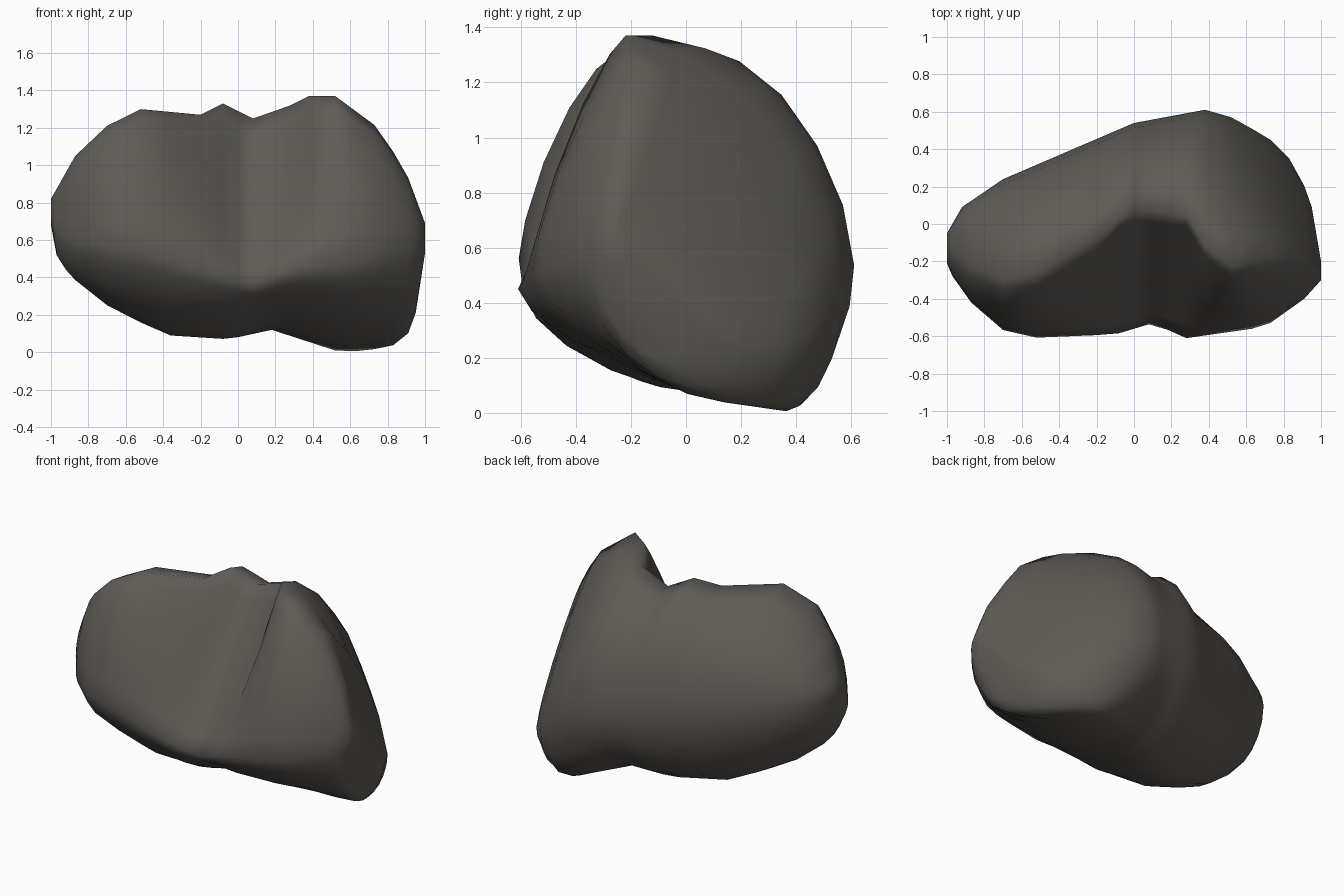
import bpy
import bmesh
import math

default_cube = bpy.data.objects.get("Cube")
if default_cube:
    bpy.data.objects.remove(default_cube, do_unlink=True)

# Guide rails running along the boulder from end to end, as (x, y, z)
FRONT_RAIL = [(-1, -.21, .72), (-.97, -.28, .64), (-.87, -.42, .59), (-.72, -.56, .58),
              (-.58, -.61, .58), (-.1, -.59, .43), (.1, -.53, .37), (.28, -.61, .45),
              (.7, -.55, .5), (.91, -.4, .56), (1, -.3, .6)]
CREST_RAIL = [(-1, -.12, .82), (-.87, -.23, 1.05), (-.68, -.31, 1.23), (-.52, -.26, 1.3),
              (-.2, -.08, 1.27), (-.08, .03, 1.33), (.08, .07, 1.25), (.28, .05, 1.32),
              (.38, -.12, 1.37), (.52, -.22, 1.37), (.75, -.17, 1.2), (.9, -.21, .96),
              (1, -.25, .69)]
BACK_RAIL = [(-1, -.05, .77), (-.92, .09, .76), (-.7, .24, .7), (0, .54, .58),
             (.43, .62, .53), (.72, .46, .3), (.83, .35, .24), (.94, .15, .28), (1, -.2, .6)]
BASE_RAIL = [(-1, -.12, .68), (-.97, -.15, .52), (-.9, -.18, .41), (-.66, -.13, .22),
             (-.36, -.04, .09), (-.05, .06, .07), (.18, .16, .12), (.55, .37, 0),
             (.68, .36, .01), (.82, .16, .03), (.92, -.04, .11), (.95, -.13, .21),
             (1, -.26, .53)]
# Fullness of the upper front: below one it is scooped out into the groove
FRONT_FULLNESS = [(-1, 2), (-.7, 1.5), (-.5, 1.4), (-.25, 1.25), (-.03, .95),
                  (.16, 1.05), (.28, .95), (.45, 1.2), (.7, 1.5), (1, 1.7)]
# Fullness of the upper back: nearly straight across the slanted end face
BACK_FULLNESS = [(-1, 2), (-.6, 1.85), (0, 1.8), (.4, 1.75), (.6, 1.5), (.83, 1.15), (1, 1.1)]

STATIONS = [-1, -.97, -.92, -.87, -.7, -.52, -.36, -.2, -.08, 0, .08,
            .18, .28, .38, .52, .63, .73, .83, .91, .95, 1]
STEPS = 5


def sample(rail, x):
    """Linear value of a rail at x, without its x coordinate."""
    for start, end in zip(rail, rail[1:]):
        if x <= end[0]:
            blend = (x - start[0]) / (end[0] - start[0])
            return [a + (b - a) * blend for a, b in zip(start[1:], end[1:])]
    return list(rail[-1][1:])


def arc(start, end, fullness, start_is_side):
    """Quarter superellipse from start up to, but not including, end."""
    side, pole = (start, end) if start_is_side else (end, start)
    points = []
    for step in range(STEPS):
        angle = step / STEPS * math.pi / 2
        if not start_is_side:
            angle = math.pi / 2 - angle
        across = abs(math.cos(angle)) ** (2 / fullness)
        upward = abs(math.sin(angle)) ** (2 / fullness)
        points.append((pole[0] + (side[0] - pole[0]) * across,
                       side[1] + (pole[1] - side[1]) * upward))
    return points


def cross_section(x):
    front, crest = sample(FRONT_RAIL, x), sample(CREST_RAIL, x)
    back, base = sample(BACK_RAIL, x), sample(BASE_RAIL, x)
    return (arc(front, crest, sample(FRONT_FULLNESS, x)[0], True)
            + arc(crest, back, sample(BACK_FULLNESS, x)[0], False)
            + arc(back, base, 2, True)
            + arc(base, front, 1.58, False))


# Boulder: loft the sections together and close both ends
bm = bmesh.new()
rings = [[bm.verts.new((x, y, z)) for y, z in cross_section(x)] for x in STATIONS]
for ring, following in zip(rings, rings[1:]):
    for i in range(len(ring)):
        j = (i + 1) % len(ring)
        bm.faces.new((ring[i], ring[j], following[j], following[i]))
bm.faces.new(rings[0])
bm.faces.new(rings[-1])
bmesh.ops.recalc_face_normals(bm, faces=bm.faces[:])
for face in bm.faces:
    face.smooth = True

mesh = bpy.data.meshes.new("boulder")
bm.to_mesh(mesh)
bm.free()
boulder = bpy.data.objects.new("boulder", mesh)
bpy.context.collection.objects.link(boulder)

# Stone colour
stone = bpy.data.materials.new("warm dark grey stone")
stone.use_nodes = True
colour = (.115, .107, .094, 1)
stone.diffuse_color = colour
shader = next(n for n in stone.node_tree.nodes if n.type == "BSDF_PRINCIPLED")
shader.inputs["Base Color"].default_value = colour
shader.inputs["Roughness"].default_value = .9
mesh.materials.append(stone)
